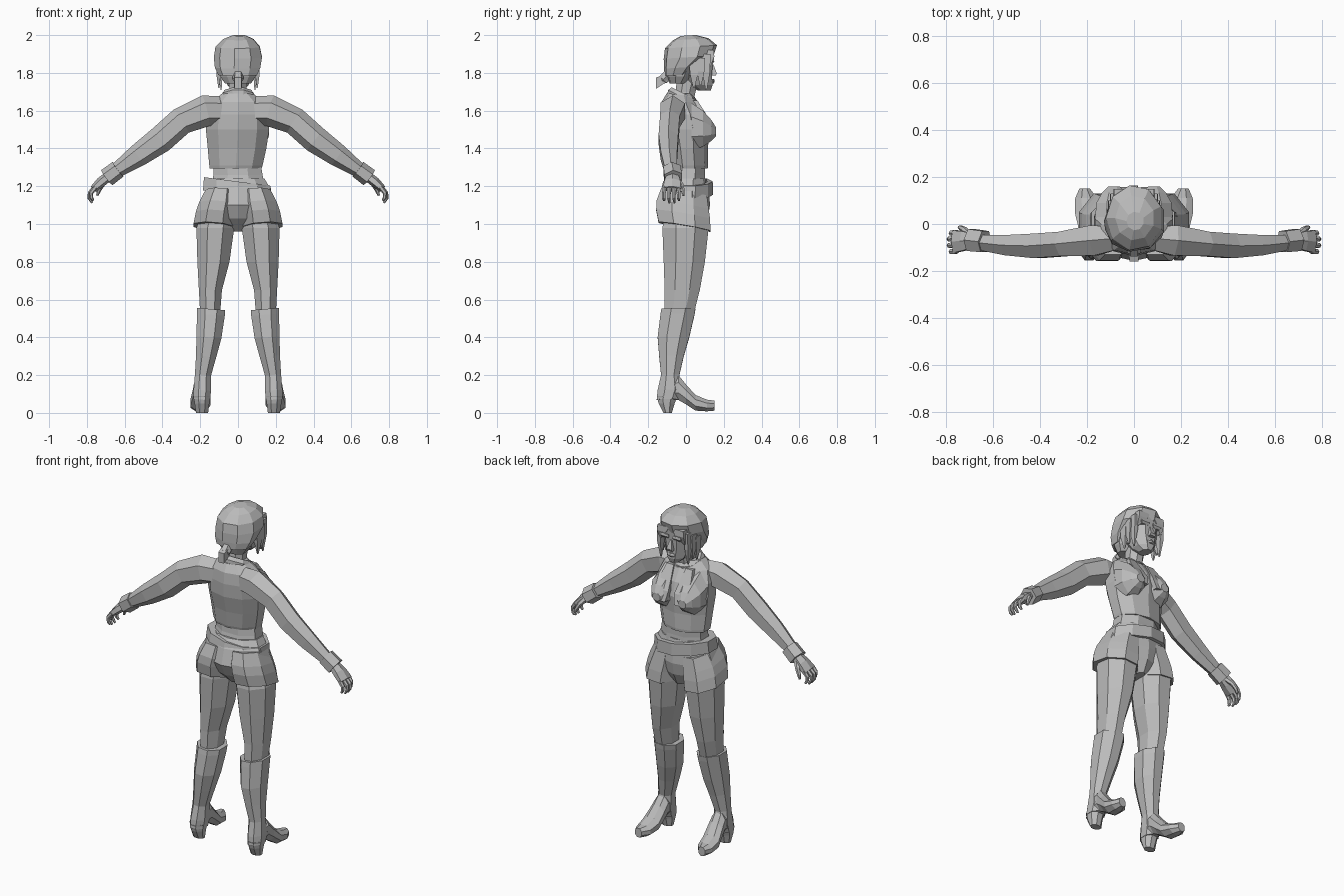
import bpy, bmesh, math
from mathutils import Vector, Matrix

grey = bpy.data.materials.new("plain_grey")
grey.diffuse_color = (0.5, 0.5, 0.5, 1)


def build(name, rings, mirror=False):
    """Skin a list of point rings with flat quads and cap both ends."""
    bm = bmesh.new()
    loops = [[bm.verts.new(p) for p in r] for r in rings]
    n = len(loops[0])
    for a, b in zip(loops, loops[1:]):
        for i in range(n):
            j = (i + 1) % n
            bm.faces.new((a[i], a[j], b[j], b[i]))
    bm.faces.new(loops[0])
    bm.faces.new(loops[-1])
    bmesh.ops.recalc_face_normals(bm, faces=bm.faces)
    me = bpy.data.meshes.new(name)
    bm.to_mesh(me)
    bm.free()
    me.materials.append(grey)
    ob = bpy.data.objects.new(name, me)
    bpy.context.collection.objects.link(ob)
    if mirror:
        ob.modifiers.new("mirror", 'MIRROR').use_mirror_merge = False
    return ob


def loft(name, rows, mirror=False, n=8, axis='z', sx=0, sy=0):
    """Rows are (height, x0, x1, y0, y1); sx, sy tilt each ring.
    With axis 'y' rows are (y, x0, x1, z0, z1)."""
    rings = []
    k = 1 / math.cos(math.pi / n)
    for h, a0, a1, b0, b1 in rows:
        ring = []
        for i in range(n):
            t = 2 * math.pi * (i + 0.5) / n
            da = k * math.cos(t) * (a1 - a0) / 2
            db = k * math.sin(t) * (b1 - b0) / 2
            a, b = (a0 + a1) / 2 + da, (b0 + b1) / 2 + db
            ring.append((a, b, h + sx * da + sy * db) if axis == 'z' else (a, h, b))
        rings.append(ring)
    return build(name, rings, mirror)


def tube(name, pts, mirror=False, n=6):
    """Points are (x, y, z, thickness, half width along y)."""
    rings = []
    pos = [Vector(p[:3]) for p in pts]
    for i, p in enumerate(pts):
        t = (pos[min(i + 1, len(pts) - 1)] - pos[max(i - 1, 0)]).normalized()
        u = Vector((0, 1, 0))
        u = (u - t * u.dot(t)).normalized()
        v = t.cross(u)
        rings.append([pos[i] + u * (p[4] * math.cos(2 * math.pi * (j + .5) / n))
                      + v * (p[3] * math.sin(2 * math.pi * (j + .5) / n)) for j in range(n)])
    return build(name, rings, mirror)


# Trunk
loft("waist", [(1.20, -.14, .14, -.09, .105), (1.26, -.13, .13, -.075, .10),
               (1.32, -.13, .12, -.07, .10)])
loft("shirt", [(1.295, -.15, .125, -.08, .11), (1.31, -.152, .13, -.085, .112),
               (1.40, -.16, .15, -.10, .11), (1.50, -.17, .165, -.125, .12),
               (1.58, -.165, .165, -.13, .10), (1.645, -.14, .14, -.125, .06),
               (1.69, -.085, .08, -.10, .03)], n=10)
loft("bust", [(.03, .0, .165, 1.39, 1.64), (.09, .008, .16, 1.41, 1.60),
              (.135, .035, .135, 1.44, 1.55), (.16, .06, .11, 1.465, 1.51)],
     mirror=True, axis='y')
loft("pelvis", [(1.24, -.14, .14, -.09, .105), (1.19, -.17, .17, -.125, .115),
                (1.10, -.20, .20, -.15, .12), (1.03, -.12, .12, -.12, .11),
                (.96, -.03, .03, -.05, .08)], n=10)
loft("belt", [(1.155, -.185, .18, -.13, .137), (1.225, -.18, .172, -.115, .135)],
     n=10, sx=-.13)

# Legs
loft("shorts_leg", [(1.17, .01, .17, -.13, .11), (1.10, .005, .205, -.155, .12),
                    (1.05, .012, .222, -.158, .127), (.985, .018, .235, -.145, .13)],
     mirror=True, sx=.08, sy=-.17)
loft("leg", [(1.06, .02, .19, -.11, .11), (.98, .02, .22, -.125, .12),
             (.80, .045, .215, -.118, .10), (.65, .085, .207, -.113, .073),
             (.52, .095, .20, -.115, .04)], mirror=True)
loft("boot_shaft", [(.55, .068, .217, -.13, .05), (.52, .07, .217, -.135, .045),
                    (.40, .088, .22, -.15, .017), (.30, .115, .222, -.142, -.012),
                    (.20, .143, .228, -.132, -.035), (.12, .143, .235, -.15, -.02),
                    (.07, .148, .235, -.155, -.04)], mirror=True, sx=.08)
loft("boot_heel", [(.09, .148, .235, -.155, -.045), (.05, .152, .23, -.145, -.06),
                   (0, .158, .222, -.12, -.075)], mirror=True)
loft("boot_foot", [(-.10, .147, .232, .065, .17), (-.04, .145, .232, .068, .20),
                   (.00, .145, .24, .045, .15), (.05, .147, .252, .012, .095),
                   (.11, .158, .25, .008, .07), (.152, .188, .232, .012, .065)],
     mirror=True, axis='y')

# Arms
tube("arm", [(.07, -.06, 1.60, .075, .055), (.17, -.07, 1.60, .083, .075),
             (.30, -.085, 1.545, .073, .06), (.41, -.093, 1.447, .072, .06),
             (.53, -.09, 1.362, .060, .05), (.66, -.078, 1.272, .036, .036)], mirror=True)
tube("cuff", [(.635, -.075, 1.29, .048, .052), (.695, -.068, 1.245, .05, .054)],
     mirror=True)
tube("palm", [(.68, -.07, 1.257, .026, .034), (.725, -.072, 1.222, .027, .048),
              (.765, -.075, 1.185, .02, .055)], mirror=True)
for i, y in enumerate((-.115, -.088, -.061, -.036)):
    d = .012 * (i in (1, 2))
    tube("finger_%d" % (i + 1), [(.755, y, 1.195, .013, .013),
                                 (.778 + d / 2, y - .003, 1.165, .012, .012),
                                 (.776 + d, y - .003, 1.138, .010, .010),
                                 (.766 + d / 2, y, 1.124 - d, .006, .006)], mirror=True)
tube("thumb", [(.70, -.05, 1.235, .018, .016), (.722, -.025, 1.205, .014, .014),
               (.738, -.016, 1.175, .011, .011), (.745, -.014, 1.15, .006, .006)],
     mirror=True)

# Neck and rolled collar
loft("neck", [(1.62, -.055, .055, -.08, .035), (1.70, -.045, .045, -.055, .05),
              (1.80, -.05, .05, -.045, .08)])
collar = []
tilt = Matrix.Rotation(math.radians(-27), 3, 'X')
for r, z in ((.062, -.02), (.088, -.025), (.098, 0), (.085, .022), (.062, .015)):
    collar.append([tilt @ Vector((r * math.cos(a * math.pi / 5), r * .93 * math.sin(a * math.pi / 5), z))
                   + Vector((0, -.018, 1.67)) for a in range(10)])
build("collar", collar)

# Scarf ends lying on the chest
loft("scarf_end", [(1.655, .04, .085, .015, .06), (1.60, .03, .10, .06, .095),
                   (1.53, .02, .085, .09, .14), (1.47, .03, .07, .12, .157)],
     mirror=True, n=4)

# Head
loft("face", [(1.708, -.028, .028, .06, .132), (1.735, -.055, .055, .01, .14),
              (1.79, -.078, .078, -.03, .138), (1.84, -.088, .088, -.03, .14),
              (1.91, -.085, .085, -.03, .145)])
loft("nose", [(1.785, -.018, .018, .12, .158), (1.797, -.016, .016, .12, .163),
              (1.845, -.007, .007, .12, .145)], n=4)
loft("lips", [(1.745, -.018, .018, .12, .146), (1.755, -.028, .028, .12, .15),
              (1.768, -.015, .015, .12, .147)], n=6)
loft("brow", [(1.85, .018, .06, .11, .142), (1.862, .012, .07, .11, .15),
              (1.875, .015, .065, .11, .147)], mirror=True, n=4)
loft("hair", [(1.745, -.07, .07, -.085, .0), (1.78, -.093, .093, -.10, .035),
              (1.84, -.105, .108, -.105, .07), (1.90, -.10, .10, -.10, .09)], n=10)
loft("bandana", [(1.79, -.098, .10, -.11, .02), (1.83, -.115, .118, -.112, .06),
                 (1.885, -.12, .127, -.112, .14), (1.94, -.112, .115, -.105, .158),
                 (1.98, -.075, .082, -.065, .115), (2.0, -.03, .04, -.025, .05)],
     n=9, sy=.06).data.transform(Matrix.Translation((0, 0, -.002)))

# Loose strands beside the face and over the brow
for k, (x, y, z0, z1) in enumerate(((.10, .04, 1.86, 1.72), (.097, .075, 1.88, 1.735),
                                    (.088, .105, 1.90, 1.71))):
    loft("side_strand_%d" % (k + 1),
         [(z0, x - .015, x + .012, y - .025, y + .025),
          ((z0 + z1) / 2, x - .008, x + .014, y - .018, y + .022),
          (z1, x - .001, x + .004, y - .002, y + .006)], mirror=True, n=4)
loft("fringe", [(1.92, .01, .085, .10, .148), (1.885, .03, .088, .105, .15),
                (1.835, .075, .085, .11, .13)], mirror=True, n=4)

# Bandana knot and tail
tube("bandana_knot", [(0, -.095, 1.79, .03, .03), (0, -.12, 1.765, .03, .03),
                      (0, -.13, 1.75, .015, .015)])
loft("bandana_tail", [(-.10, -.02, .02, 1.755, 1.79), (-.13, -.022, .022, 1.735, 1.785),
                      (-.16, -.018, .018, 1.715, 1.775)], axis='y', n=4)
